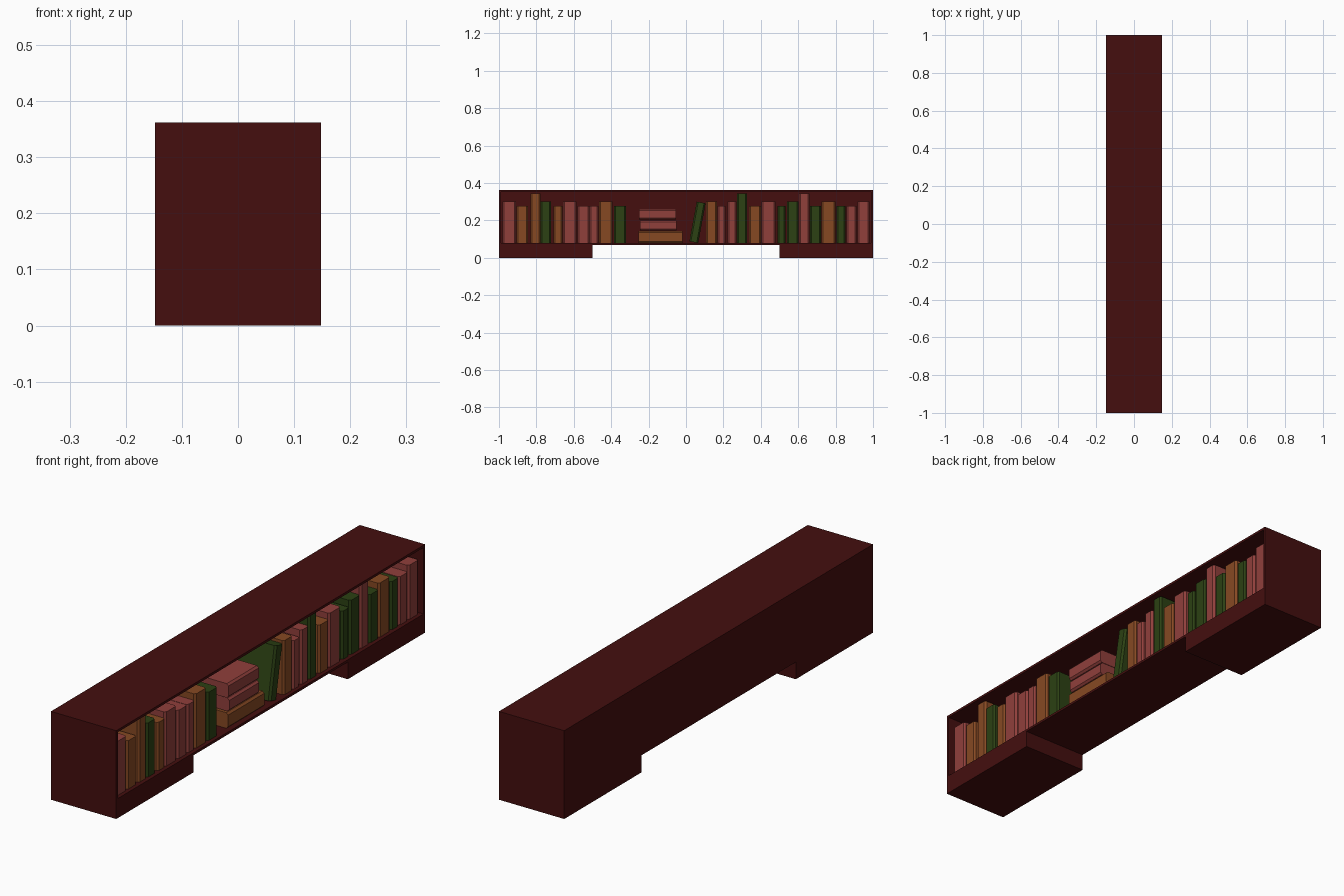
import bpy, bmesh, math
from mathutils import Matrix

if "Cube" in bpy.data.objects:
    bpy.data.objects.remove(bpy.data.objects["Cube"])


def material(name, rgb):
    m = bpy.data.materials.new(name)
    m.diffuse_color = (*rgb, 1)
    m.use_nodes = True
    m.node_tree.nodes["Principled BSDF"].inputs["Base Color"].default_value = m.diffuse_color
    return m


WOOD = material("dark_red_wood", (0.058, 0.0045, 0.0045))
COLOURS = {
    "P": material("pink_cover", (0.28, 0.05, 0.044)),
    "O": material("orange_cover", (0.24, 0.066, 0.0165)),
    "G": material("green_cover", (0.025, 0.052, 0.0065)),
}


def finish(name, bm, mat):
    bmesh.ops.recalc_face_normals(bm, faces=bm.faces)
    me = bpy.data.meshes.new(name)
    bm.to_mesh(me)
    bm.free()
    me.materials.append(mat)
    ob = bpy.data.objects.new(name, me)
    bpy.context.collection.objects.link(ob)
    return ob


def extrude(bm, points, vec):
    face = bm.faces.new([bm.verts.new(p) for p in points])
    res = bmesh.ops.extrude_face_region(bm, geom=[face], use_keep_orig=True)
    verts = [v for v in res["geom"] if isinstance(v, bmesh.types.BMVert)]
    bmesh.ops.translate(bm, verts=verts, vec=vec)


# Case: side outline with two feet, extruded through the depth
D, H, T = 0.148, 0.362, 0.01
FLOOR, UNDER = 0.08, 0.07
outline = [(-1, 0), (-0.5, 0), (-0.5, UNDER), (0.5, UNDER),
           (0.5, 0), (1, 0), (1, H), (-1, H)]
bm = bmesh.new()
extrude(bm, [(-D, y, z) for y, z in outline], (2 * D, 0, 0))
case = finish("shelf_case", bm, WOOD)

# Cavity cutter, open towards +x
bm = bmesh.new()
w = 1 - T
extrude(bm, [(-D + T, -w, FLOOR), (-D + T, w, FLOOR),
             (-D + T, w, H - T), (-D + T, -w, H - T)], (0.4, 0, 0))
cutter = finish("cavity_cutter", bm, WOOD)
cutter.hide_render = True
cutter.hide_viewport = True
cut = case.modifiers.new("cavity", 'BOOLEAN')
cut.operation = 'DIFFERENCE'
cut.solver = 'EXACT'
cut.object = cutter


# Book: chamfered spine facing +x, extruded upwards, then tilted about x
def book(name, colour, y, z, thick, length, tilt=0.0):
    front, depth, c = 0.132, length * 0.78, 0.008
    back = front - depth
    prof = [(back, 0), (front - c, 0), (front, c), (front, thick - c),
            (front - c, thick), (back, thick)]
    bm = bmesh.new()
    extrude(bm, [(px, py, 0) for px, py in prof], (0, 0, length))
    bm.transform(Matrix.Translation((0, y, z)) @ Matrix.Rotation(tilt, 4, 'X'))
    finish(name, bm, COLOURS[colour])


# Upright books: colour, left edge, right edge, height class
SIZES = {"s": 0.278, "m": 0.302, "t": 0.343}
left_row = [("P", -.98, -.908, "m"), ("O", -.905, -.845, "s"), ("O", -.832, -.778, "t"),
            ("G", -.777, -.722, "m"), ("O", -.708, -.66, "s"), ("P", -.658, -.586, "m"),
            ("P", -.579, -.517, "s"), ("P", -.515, -.468, "s"), ("O", -.464, -.392, "m"),
            ("G", -.384, -.32, "s")]
right_row = [("O", .108, .165, "m"), ("P", .168, .212, "s"), ("P", .222, .27, "m"),
             ("G", .274, .325, "t"), ("O", .338, .4, "s"), ("P", .403, .478, "m"),
             ("G", .488, .533, "s"), ("G", .54, .602, "m"), ("P", .605, .66, "t"),
             ("G", .664, .722, "s"), ("O", .725, .798, "m"), ("G", .804, .853, "s"),
             ("P", .857, .912, "s"), ("P", .916, .981, "m")]
for i, (col, y0, y1, size) in enumerate(left_row + right_row):
    book(f"upright_book_{i + 1}", col, y0, FLOOR, y1 - y0, SIZES[size] - FLOOR)

# Lying stack: colour, far end, bottom, thickness, length
for i, (col, y1, z, t, l) in enumerate([("O", -.018, FLOOR, .064, .235),
                                        ("P", -.052, .147, .054, .193),
                                        ("P", -.054, .204, .058, .196)]):
    book(f"lying_book_{i + 1}", col, y1, z, t, l, math.pi / 2)

# Leaning book
book("leaning_book", "G", .018, FLOOR + .008, .048, .216, -math.radians(10.5))
